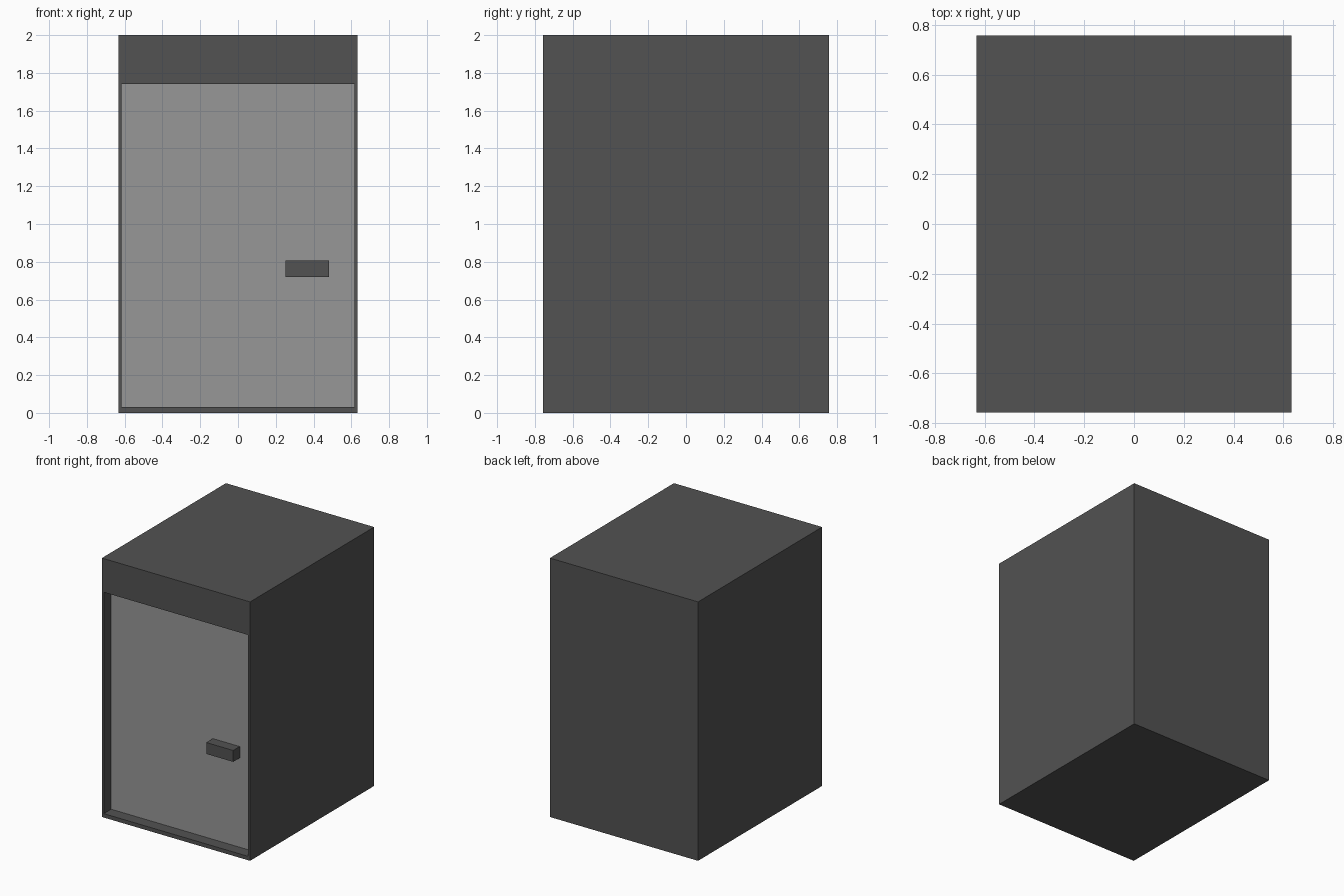
import bpy, bmesh

if "Cube" in bpy.data.objects:
    bpy.data.objects.remove(bpy.data.objects["Cube"])

W, D, H = 0.633, 0.757, 2.0          # half width, half depth, height
OPEN_X, OPEN_Z0, OPEN_Z1 = 0.617, 0.03, 1.74
DOOR_Y = -D + 0.09                   # front plane of the recessed door


def material(name, v):
    m = bpy.data.materials.new(name)
    m.diffuse_color = (v, v, v, 1)
    m.use_nodes = True
    m.node_tree.nodes["Principled BSDF"].inputs["Base Color"].default_value = m.diffuse_color
    return m


def finish(name, bm, mat):
    bmesh.ops.recalc_face_normals(bm, faces=bm.faces[:])
    me = bpy.data.meshes.new(name)
    bm.to_mesh(me)
    bm.free()
    me.materials.append(mat)
    ob = bpy.data.objects.new(name, me)
    bpy.context.collection.objects.link(ob)
    return ob


def box(lo, hi):
    bm = bmesh.new()
    bmesh.ops.create_cube(bm, size=1)
    for v in bm.verts:
        for i in range(3):
            v.co[i] = hi[i] if v.co[i] > 0 else lo[i]
    return bm


dark = material("dark grey", 0.084)
light = material("light grey", 0.31)

# Cabinet body: box whose front face is inset and pushed back into a recess
body = box((-W, -D, 0), (W, D, H))
front = min(body.faces, key=lambda f: f.calc_center_median().y)
bmesh.ops.inset_individual(body, faces=[front], thickness=0.1)
for v in front.verts:
    v.co.x = OPEN_X if v.co.x > 0 else -OPEN_X
    v.co.z = OPEN_Z1 if v.co.z > H / 2 else OPEN_Z0
bmesh.ops.inset_individual(body, faces=[front], thickness=0.0)
for v in front.verts:
    v.co.y = DOOR_Y
# The door closes the recess, so its floor is left open
bmesh.ops.delete(body, geom=[front], context='FACES_ONLY')
finish("cabinet_body", body, dark)

# Recessed door panel
finish("door", box((-OPEN_X, DOOR_Y, OPEN_Z0), (OPEN_X, DOOR_Y + 0.02, OPEN_Z1)), light)

# Door handle
finish("handle", box((0.252, -D + 0.01, 0.72), (0.482, DOOR_Y, 0.808)), dark)
